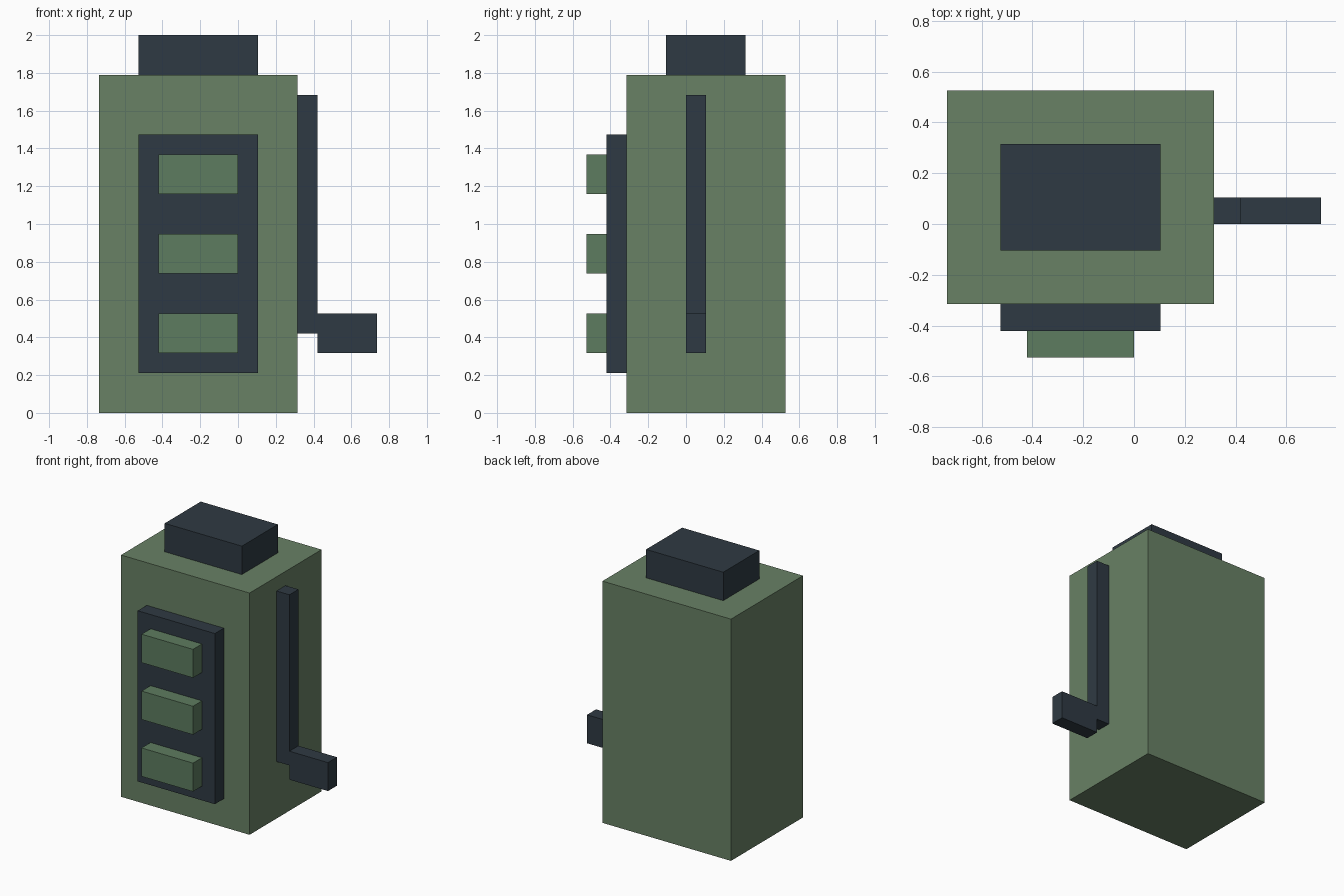
import bpy
import bmesh
from mathutils import Vector

if "Cube" in bpy.data.objects:
    bpy.data.objects.remove(bpy.data.objects["Cube"])

U = 2 / 19  # one block unit; the model is 19 units tall


def material(name, rgb):
    mat = bpy.data.materials.new(name)
    mat.diffuse_color = (*rgb, 1)
    mat.use_nodes = True
    mat.node_tree.nodes["Principled BSDF"].inputs["Base Color"].default_value = mat.diffuse_color
    return mat


green = material("body_green", (0.14, 0.22, 0.13))
button_green = material("button_green", (0.11, 0.20, 0.115))
dark = material("dark_slate", (0.028, 0.042, 0.056))


def box(name, lo, hi, mat):
    """Box between two corners given in block units."""
    lo, hi = Vector(lo) * U, Vector(hi) * U
    centre = (lo + hi) / 2
    bm = bmesh.new()
    bmesh.ops.create_cube(bm, size=1)
    bmesh.ops.scale(bm, vec=hi - lo, verts=bm.verts)
    mesh = bpy.data.meshes.new(name)
    bm.to_mesh(mesh)
    bm.free()
    mesh.materials.append(mat)
    obj = bpy.data.objects.new(name, mesh)
    obj.location = centre
    bpy.context.collection.objects.link(obj)
    return obj


# Main housing and cap
box("body", (-7, -3, 0), (3, 5, 17), green)
box("top_cap", (-5, -1, 17), (1, 3, 19), dark)

# Front panel with three buttons
box("front_panel", (-5, -4, 2), (1, -3, 14), dark)
for i in range(3):
    z = 3 + 4 * i
    box(f"button_{i + 1}", (-4, -5, z), (0, -4, z + 2), button_green)

# Side rail and the handle at its lower end
box("side_rail", (3, 0, 4), (4, 1, 16), dark)
box("side_handle", (4, 0, 3), (7, 1, 5), dark)
